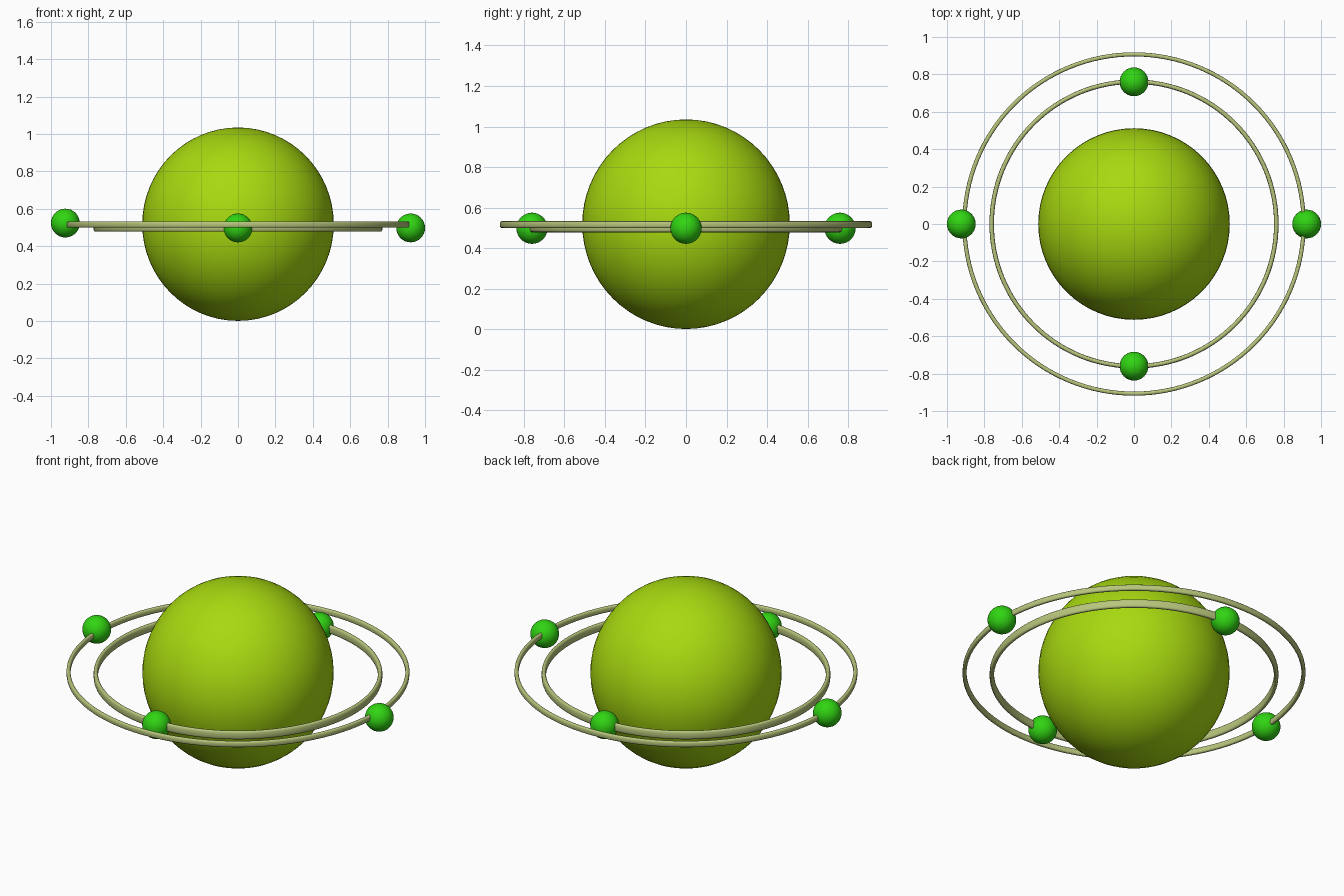
import bpy, bmesh, math

if "Cube" in bpy.data.objects:
    bpy.data.objects.remove(bpy.data.objects["Cube"])


def material(name, rgb):
    m = bpy.data.materials.new(name)
    m.diffuse_color = (*rgb, 1.0)
    m.use_nodes = True
    m.node_tree.nodes["Principled BSDF"].inputs["Base Color"].default_value = m.diffuse_color
    return m


PLANET = material("lime_green", (0.39, 0.70, 0.005))
MOON = material("bright_green", (0.03, 0.66, 0.006))
RING = material("pale_olive", (0.47, 0.56, 0.20))


def finish(bm, name, mat):
    bmesh.ops.recalc_face_normals(bm, faces=bm.faces[:])
    for f in bm.faces:
        f.smooth = True
    me = bpy.data.meshes.new(name)
    bm.to_mesh(me)
    bm.free()
    me.materials.append(mat)
    ob = bpy.data.objects.new(name, me)
    bpy.context.collection.objects.link(ob)
    return ob


def ball(name, loc, scale, mat, seg):
    bm = bmesh.new()
    bmesh.ops.create_uvsphere(bm, u_segments=seg, v_segments=seg // 2, radius=1.0)
    bmesh.ops.scale(bm, vec=scale, verts=bm.verts[:])
    ob = finish(bm, name, mat)
    ob.location = loc
    return ob


def ring(name, radius, z, half_w, half_h, seg=128, sides=16):
    """Closed hoop with a rounded, upright cross-section."""
    bm = bmesh.new()
    loops = []
    for i in range(seg):
        a = 2 * math.pi * i / seg
        loop = []
        for j in range(sides):
            t = 2 * math.pi * j / sides
            c, s = math.cos(t), math.sin(t)
            r = radius + half_w * math.copysign(abs(c) ** 0.7, c)
            h = z + half_h * math.copysign(abs(s) ** 0.7, s)
            loop.append(bm.verts.new((r * math.cos(a), r * math.sin(a), h)))
        loops.append(loop)
    for i in range(seg):
        p, q = loops[i], loops[(i + 1) % seg]
        for j in range(sides):
            k = (j + 1) % sides
            bm.faces.new((p[j], q[j], q[k], p[k]))
    return finish(bm, name, RING)


# Central sphere
ball("planet", (0, 0, 0.518), (0.512, 0.512, 0.517), PLANET, 64)

# Two hoops
ring("outer_ring", 0.907, 0.516, 0.011, 0.017)
ring("inner_ring", 0.761, 0.502, 0.012, 0.024)

# Moons riding on the hoops
R = 0.077
for name, loc in (
    ("outer_moon_left", (-0.923, 0, 0.524)),
    ("outer_moon_right", (0.923, 0, 0.498)),
    ("inner_moon_front", (0, -0.76, 0.498)),
    ("inner_moon_back", (0, 0.76, 0.498)),
):
    ball(name, loc, (R, R, R), MOON, 32)
